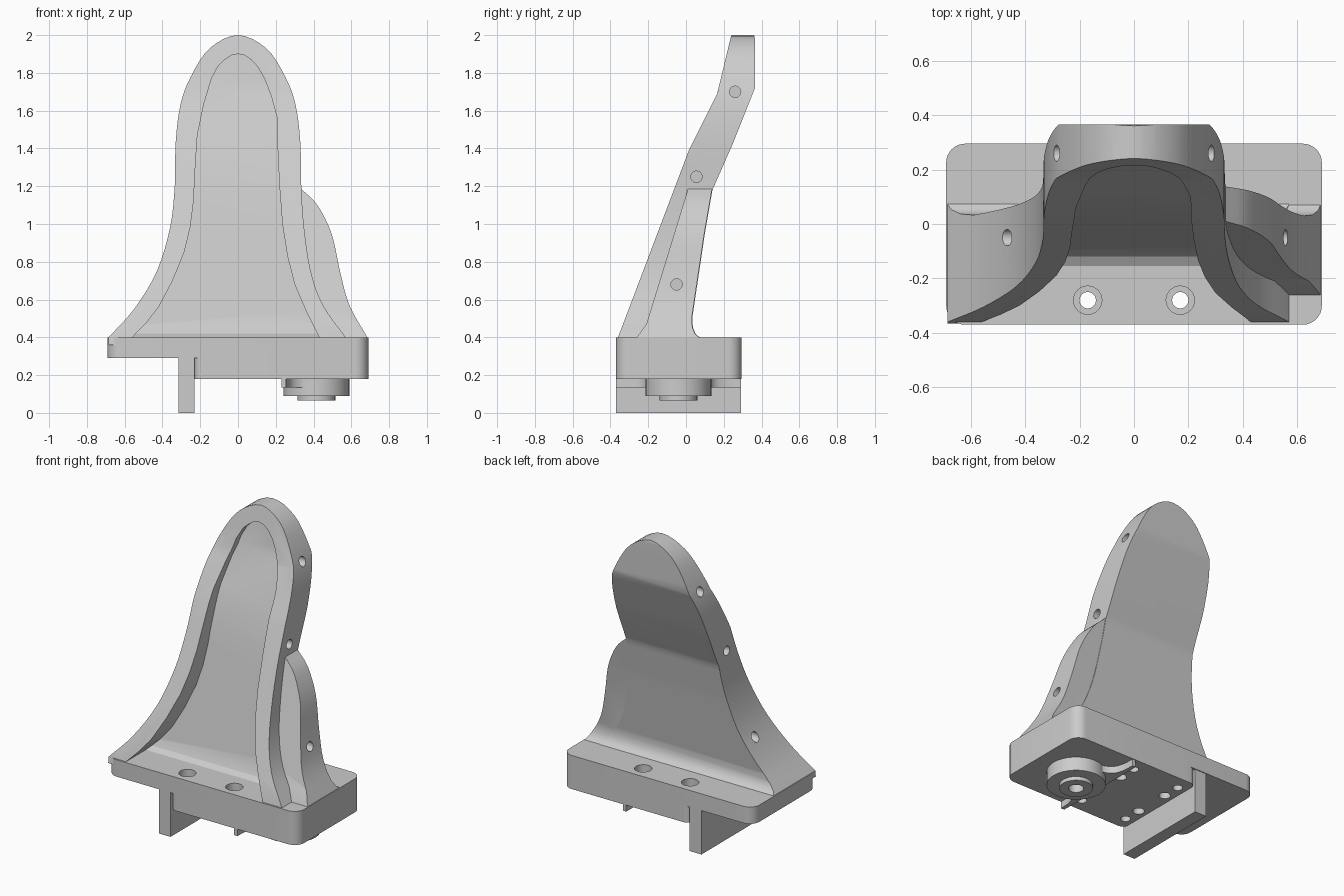
import bpy, bmesh, math
from mathutils import Vector, Matrix

old = bpy.data.objects.get("Cube")
if old:
    bpy.data.objects.remove(old)

grey = bpy.data.materials.new("light_grey")
grey.use_nodes = True
grey.diffuse_color = (0.604, 0.604, 0.604, 1)
grey.node_tree.nodes["Principled BSDF"].inputs["Base Color"].default_value = (0.604, 0.604, 0.604, 1)


def make(name, bm):
    bmesh.ops.recalc_face_normals(bm, faces=bm.faces)
    me = bpy.data.meshes.new(name)
    bm.to_mesh(me)
    bm.free()
    me.materials.append(grey)
    ob = bpy.data.objects.new(name, me)
    bpy.context.collection.objects.link(ob)
    return ob


def prism(name, pts, axis, lo, hi):
    """Extrude a flat outline along an axis."""
    place = {"x": lambda a, b, d: (d, a, b),
             "y": lambda a, b, d: (a, d, b),
             "z": lambda a, b, d: (a, b, d)}[axis]
    bm = bmesh.new()
    rings = [[bm.verts.new(place(a, b, d)) for a, b in pts] for d in (lo, hi)]
    for ring in rings:
        bm.faces.new(ring)
    for i in range(len(pts)):
        j = (i + 1) % len(pts)
        bm.faces.new((rings[0][i], rings[0][j], rings[1][j], rings[1][i]))
    return make(name, bm)


def cylinder(name, axis, centre, r, depth):
    bm = bmesh.new()
    turn = Matrix.Rotation(math.pi / 2, 4, "Y") if axis == "x" else Matrix()
    bmesh.ops.create_cone(bm, cap_ends=True, segments=32, radius1=r, radius2=r, depth=depth,
                          matrix=Matrix.Translation(centre) @ turn)
    return make(name, bm)


def rounded_rect(x0, x1, y0, y1, r, steps=8):
    pts = []
    corners = ((x1 - r, y1 - r), (x0 + r, y1 - r), (x0 + r, y0 + r), (x1 - r, y0 + r))
    for q, (cx, cy) in enumerate(corners):
        for s in range(steps + 1):
            a = math.pi / 2 * (q + s / steps)
            pts.append((cx + r * math.cos(a), cy + r * math.sin(a)))
    return pts


def spline(pts, steps=4):
    """Smooth curve through the given points."""
    p = [Vector(q) for q in pts]
    p = [2 * p[0] - p[1]] + p + [2 * p[-1] - p[-2]]
    out = []
    for i in range(1, len(p) - 2):
        a, b, c, d = p[i - 1:i + 3]
        for s in range(steps):
            t = s / steps
            out.append(tuple(0.5 * (2 * b + (c - a) * t + (2 * a - 5 * b + 4 * c - d) * t * t
                                    + (3 * b - a - 3 * c + d) * t ** 3)))
    return out + [tuple(pts[-1])]


def boolean(ob, tool, op):
    m = ob.modifiers.new(op, "BOOLEAN")
    m.operation, m.object, m.solver = op, tool, "EXACT"
    with bpy.context.temp_override(object=ob, active_object=ob, selected_objects=[ob]):
        bpy.ops.object.modifier_apply(modifier=m.name)
    bpy.data.objects.remove(tool)


# Back line of the upright, shared by the main shell and the side rib
back = [(0.365, 1.72), (0.25, 1.43), (0.14, 1.18), (0.10, 0.95), (0.033, 0.5),
        (0.037, 0.45), (0.053, 0.415), (0.08, 0.395), (0.08, 0.36)]

# Main shell: arched front outline cut to the leaning side profile
left = [(-0.685, 0.4), (-0.55, 0.55), (-0.43, 0.75), (-0.36, 0.98), (-0.335, 1.2), (-0.33, 1.43),
        (-0.305, 1.63), (-0.25, 1.78), (-0.15, 1.93), (0, 2)]
right = [(0.15, 1.93), (0.25, 1.78), (0.305, 1.63), (0.33, 1.43), (0.335, 1.2), (0.35, 0.98),
         (0.385, 0.75), (0.45, 0.57), (0.57, 0.4)]
shell = prism("upright_shell", [(-0.685, 0.3)] + spline(left + right) + [(0.57, 0.3)], "y", -0.6, 0.6)
side = [(-0.365, 0.36), (-0.36, 0.4), (0.015, 1.39), (0.165, 1.69), (0.235, 1.98), (0.255, 2.05),
        (0.35, 2.05), (0.365, 1.98)] + back
boolean(shell, prism("side_cutter", side, "x", -0.9, 0.9), "INTERSECT")

# Scooped channel in the front
scoop = [(-0.56, 0.4), (-0.42, 0.56), (-0.285, 0.85), (-0.235, 1.12), (-0.215, 1.47), (-0.14, 1.77),
         (-0.07, 1.87), (0, 1.9), (0.07, 1.87), (0.14, 1.77), (0.205, 1.57), (0.21, 1.4),
         (0.235, 1.0), (0.3, 0.68), (0.43, 0.4)]
channel = prism("channel_cutter", [(-0.56, 0.3)] + spline(scoop, 2) + [(0.43, 0.3)], "y", -0.7, 0.6)
floor = [(-0.65, 0.32), (-0.16, 0.32), (-0.155, 0.4), (-0.12, 0.42), (-0.1, 0.46), (0.04, 1.18),
         (0.1, 1.4), (0.225, 1.72), (0.265, 1.95), (-0.65, 1.95)]
boolean(channel, prism("floor_cutter", floor, "x", -0.9, 0.9), "INTERSECT")
boolean(shell, channel, "DIFFERENCE")

# Side rib, set back behind the front rim
rib_edge = [(0.335, 1.185), (0.42, 1.1), (0.495, 0.95), (0.54, 0.75), (0.59, 0.57), (0.685, 0.4)]
rib_inner = [(0.685, 0.3), (0.5, 0.3), (0.41, 0.57), (0.34, 0.75), (0.305, 1.0), (0.3, 1.19)]
rib = prism("side_rib", spline(rib_edge) + rib_inner, "y", -0.6, 0.6)
rib_back = [(y - 0.003, z) for y, z in back[2:]]
rib_side = [(-0.27, 0.36), (-0.26, 0.4), (-0.21, 0.47), (0.03, 1.25), (0.15, 1.25)] + rib_back
boolean(rib, prism("rib_cutter", rib_side, "x", 0, 0.9), "INTERSECT")

# Blind pin holes in both flanks
for ob, x, y, z in ((shell, -0.285, 0.26, 1.7), (shell, 0.285, 0.26, 1.7),
                    (shell, -0.335, 0.055, 1.25), (shell, 0.335, 0.055, 1.25),
                    (shell, -0.465, -0.05, 0.68), (rib, 0.56, -0.05, 0.68)):
    boolean(ob, cylinder("pin_cutter", "x", (x, y, z), 0.03, 0.13), "DIFFERENCE")

# Base plate with the thicker block under it
base = prism("base_plate", rounded_rect(-0.69, 0.69, -0.37, 0.295, 0.07), "z", 0.29, 0.4)
block = prism("base_block", rounded_rect(-0.23, 0.69, -0.37, 0.295, 0.07), "z", 0.18, 0.4)
corner = prism("block_corner", rounded_rect(-0.23, 0, -0.37, 0.295, 0.04), "z", 0.18, 0.35)
boolean(block, corner, "UNION")
boolean(base, block, "UNION")

# Counterbored screw holes and blind sockets below
for x in (-0.17, 0.17):
    for y in (-0.28, 0.2):
        boolean(base, cylinder("screw_cutter", "z", (x, y, 0.3), 0.03, 0.4), "DIFFERENCE")
        boolean(base, cylinder("head_cutter", "z", (x, y, 0.4), 0.052, 0.12), "DIFFERENCE")
    for y in (-0.16, 0.08):
        boolean(base, cylinder("socket_cutter", "z", (x, y, 0.18), 0.035, 0.12), "DIFFERENCE")

# Hanging fin
fin = prism("hanging_fin", [(-0.315, -0.37), (-0.23, -0.37), (-0.23, 0.29), (-0.315, 0.29)], "z", 0, 0.3)

# Stepped round boss with a bore
hub = (0.415, -0.04)
boss = cylinder("round_boss", "z", (*hub, 0.14), 0.175, 0.1)
boolean(boss, cylinder("boss_step", "z", (*hub, 0.1), 0.1, 0.07), "UNION")
boolean(boss, cylinder("bore_cutter", "z", (*hub, 0.07), 0.045, 0.1), "DIFFERENCE")

# Guide wall beside the boss, flaring into it at both ends
flare = spline([(0.255, 0.29), (0.26, 0.21), (0.285, 0.15), (0.34, 0.12), (0.4, 0.125)])
mirrored = [(x, 2 * hub[1] - y) for x, y in reversed(flare)]
guide = prism("guide_wall", flare + mirrored + [(0.23, -0.37), (0.23, 0.29)], "z", 0.135, 0.19)

for ob in (shell, rib, base, fin, boss, guide):
    bpy.ops.object.select_all(action="DESELECT")
    ob.select_set(True)
    bpy.context.view_layer.objects.active = ob
    bpy.ops.object.shade_smooth_by_angle(angle=math.radians(30))
